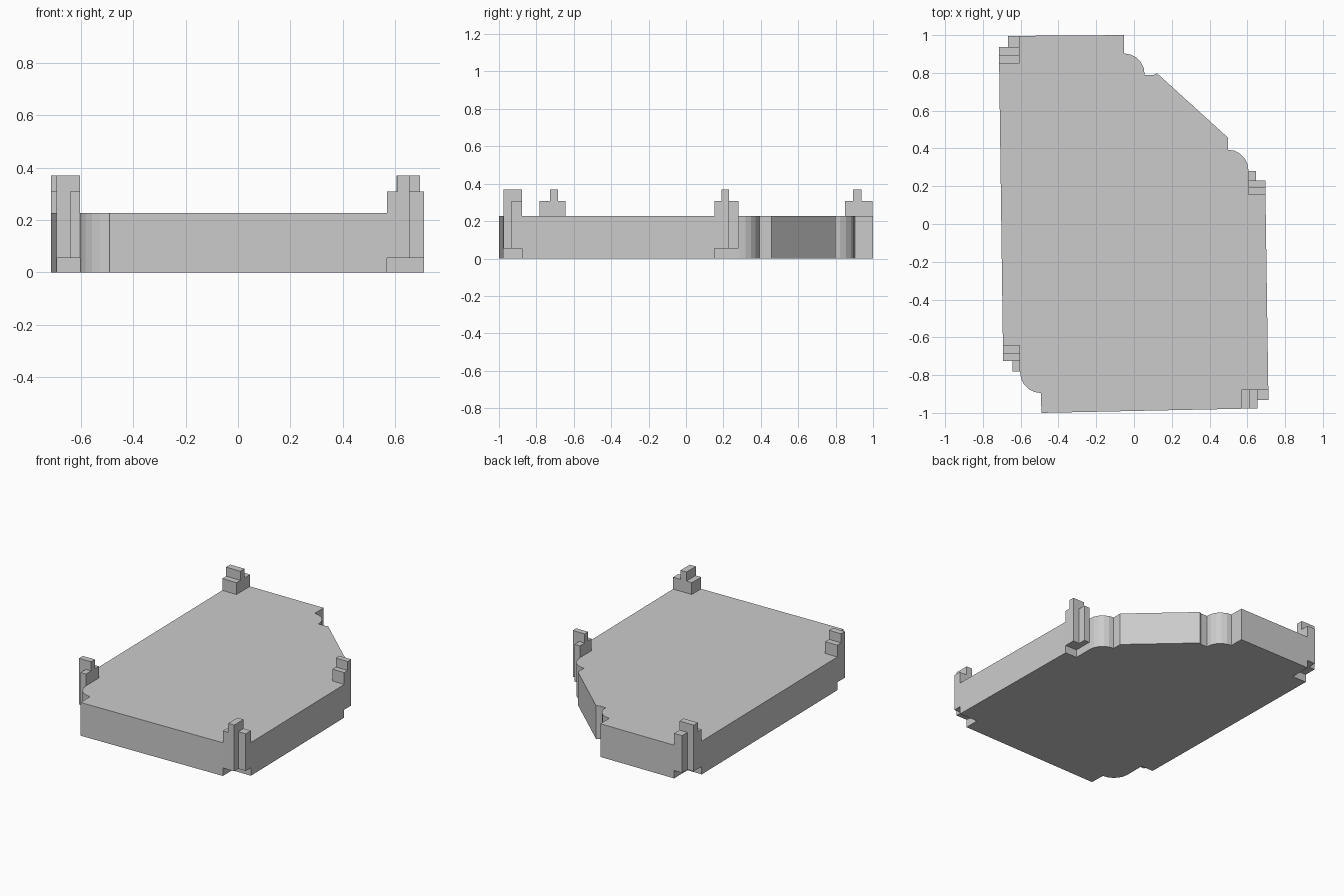
import bpy, bmesh
from math import cos, sin, radians

if "Cube" in bpy.data.objects:
    bpy.data.objects.remove(bpy.data.objects["Cube"])

SLAB_TOP, FOOT, SHOULDER, PEG = 0.227, 0.054, 0.308, 0.37


def arc(cx, cy, r, start, end, n=5):
    return [(cx + r * cos(radians(start + (end - start) * i / n)),
             cy + r * sin(radians(start + (end - start) * i / n))) for i in range(n + 1)]


def add_prism(bm, outline, z0, z1):
    low = [bm.verts.new((x, y, z0)) for x, y in outline]
    high = [bm.verts.new((x, y, z1)) for x, y in outline]
    bm.faces.new(low[::-1])
    bm.faces.new(high)
    n = len(outline)
    for i in range(n):
        j = (i + 1) % n
        bm.faces.new((low[i], low[j], high[j], high[i]))


def make_object(name, prisms):
    bm = bmesh.new()
    for outline, z0, z1 in prisms:
        add_prism(bm, outline, z0, z1)
    bmesh.ops.recalc_face_normals(bm, faces=bm.faces[:])
    mesh = bpy.data.meshes.new(name)
    bm.to_mesh(mesh)
    bm.free()
    ob = bpy.data.objects.new(name, mesh)
    bpy.context.collection.objects.link(ob)


def rect(x0, x1, y0, y1):
    return [(x0, y0), (x1, y0), (x1, y1), (x0, y1)]


# Slab: counter-clockwise outline, with pockets for the corner posts
slab = [(-0.49, -1.0), (0.57, -0.978), (0.57, -0.876), (0.711, -0.876),
        (0.696, 0.153), (0.606, 0.153)]
slab += arc(0.498, 0.285, 0.108, 0, 90)
slab += [(0.498, 0.457), (0.122, 0.798), (0.10, 0.788)]
slab += arc(-0.052, 0.795, 0.108, -3, 90)
slab += [(-0.052, 1.0), (-0.607, 0.996), (-0.607, 0.85), (-0.714, 0.85),
         (-0.694, -0.643), (-0.603, -0.643)]
slab += arc(-0.493, -0.785, 0.11, 180, 270)
make_object("slab", [(slab, 0, SLAB_TOP)])

# Corner posts: peg, full-width shoulder and short shoulder, raised above the floor
posts = {
    "front_right_post": (rect(0.61, 0.655, -0.977, -0.876),
                         rect(0.57, 0.61, -0.977, -0.876),
                         rect(0.655, 0.711, -0.932, -0.876)),
    "back_right_post": (rect(0.606, 0.696, 0.191, 0.229),
                        rect(0.606, 0.696, 0.153, 0.191),
                        rect(0.606, 0.647, 0.229, 0.28)),
    "back_left_post": (rect(-0.714, -0.607, 0.892, 0.937),
                       rect(-0.714, -0.607, 0.85, 0.892),
                       rect(-0.667, -0.607, 0.937, 0.996)),
    "front_left_post": (rect(-0.694, -0.603, -0.726, -0.684),
                        rect(-0.694, -0.603, -0.684, -0.643),
                        rect(-0.642, -0.603, -0.782, -0.726)),
}
for name, (peg, wide, short) in posts.items():
    make_object(name, [(peg, FOOT, PEG), (wide, FOOT, SHOULDER), (short, FOOT, SHOULDER)])
